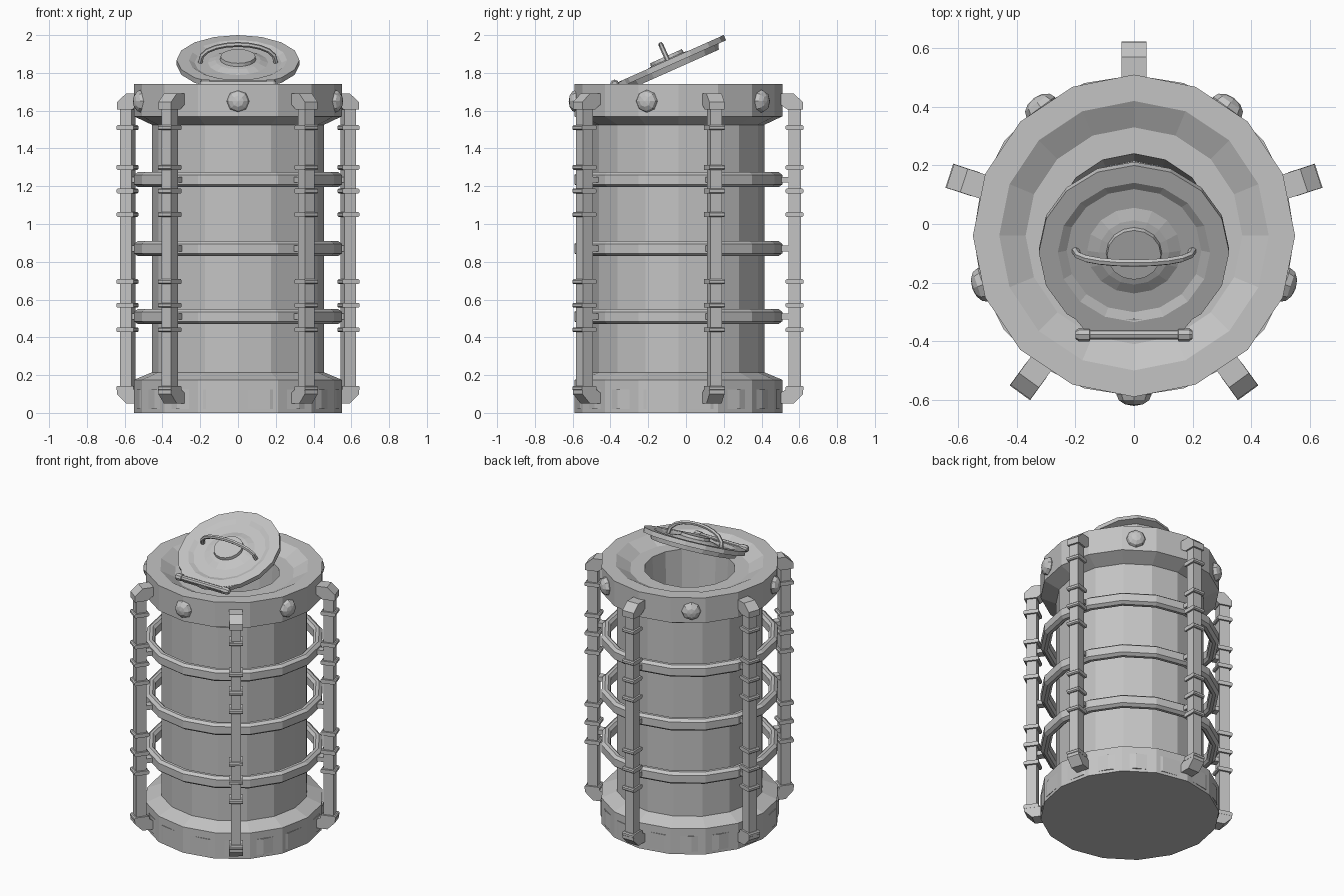
import bpy, bmesh, math
from mathutils import Matrix, Vector

if "Cube" in bpy.data.objects:
    bpy.data.objects.remove(bpy.data.objects["Cube"])

CY = -0.04  # drum axis offset in y
TO_AXIS = Matrix.Translation((0, CY, 0))

metal = bpy.data.materials.new("light_grey")
metal.diffuse_color = (0.55, 0.55, 0.55, 1)
metal.use_nodes = True
metal.node_tree.nodes["Principled BSDF"].inputs["Base Color"].default_value = metal.diffuse_color


def finish(name, bm, matrix=Matrix.Identity(4)):
    bmesh.ops.remove_doubles(bm, verts=bm.verts, dist=1e-5)
    bm.transform(matrix)
    bmesh.ops.recalc_face_normals(bm, faces=bm.faces)
    me = bpy.data.meshes.new(name)
    bm.to_mesh(me)
    bm.free()
    me.materials.append(metal)
    ob = bpy.data.objects.new(name, me)
    bpy.context.collection.objects.link(ob)
    return ob


def lathe(name, profile, n, matrix=TO_AXIS, closed=False):
    bm = bmesh.new()
    rings = []
    for r, z in profile:
        if r == 0:
            rings.append([bm.verts.new((0, 0, z))] * n)
        else:
            rings.append([bm.verts.new((r * math.cos(math.tau * i / n), r * math.sin(math.tau * i / n), z))
                          for i in range(n)])
    pairs = list(zip(rings, rings[1:]))
    if closed:
        pairs.append((rings[-1], rings[0]))
    for a, b in pairs:
        for i in range(n):
            j = (i + 1) % n
            vs = list(dict.fromkeys([a[i], a[j], b[j], b[i]]))
            bm.faces.new(vs)
    return finish(name, bm, matrix)


def add_prism(bm, pts, half):
    """Extrude an (x, z) outline across y."""
    a = [bm.verts.new((x, -half, z)) for x, z in pts]
    b = [bm.verts.new((x, half, z)) for x, z in pts]
    bm.faces.new(a)
    bm.faces.new(b[::-1])
    for i in range(len(pts)):
        j = (i + 1) % len(pts)
        bm.faces.new((a[j], a[i], b[i], b[j]))


def add_box(bm, x0, x1, z0, z1, half):
    add_prism(bm, [(x0, z0), (x1, z0), (x1, z1), (x0, z1)], half)


# drum with flared base, rim and funnel mouth
lathe("drum_body", [(0, 0), (.55, 0), (.55, .175), (.455, .215), (.455, 1.525), (.55, 1.57),
                    (.55, 1.74), (.46, 1.74), (.37, 1.69), (.28, 1.69), (.255, 1.2), (0, 1.2)], 16)
# low band around the base
lathe("base_band", [(.5, .02), (.548, .02), (.548, .125), (.5, .125)], 20, closed=True)

# hoops standing off the drum
hoop_heights = (.51, .87, 1.235)
for k, z in enumerate(hoop_heights):
    lathe(f"hoop_{k + 1}", [(.51, z - .04), (.53, z - .04), (.55, z - .025), (.55, z + .025),
                            (.53, z + .04), (.51, z + .04), (.495, z + .025), (.495, z - .025)], 16, closed=True)

# five pipes with elbows, clamps and hoop brackets
for k in range(5):
    ang = math.radians(90 + 72 * k)
    turn = TO_AXIS @ Matrix.Rotation(ang, 4, 'Z')
    bm = bmesh.new()
    add_box(bm, .582, .648, .10, 1.63, .031)
    add_prism(bm, [(.53, 1.69), (.61, 1.69), (.66, 1.645), (.66, 1.605), (.578, 1.605), (.53, 1.64)], .042)
    add_prism(bm, [(.53, .05), (.61, .05), (.66, .10), (.66, .13), (.578, .13), (.53, .10)], .042)
    finish(f"pipe_{k + 1}", bm, turn)
    bm = bmesh.new()
    for z in (.13, .44, .57, .695, 1.05, 1.175, 1.30, 1.51):
        add_prism(bm, [(.574, z - .013), (.656, z - .013), (.663, z - .007), (.663, z + .007),
                       (.656, z + .013), (.574, z + .013), (.567, z + .007), (.567, z - .007)], .043)
    finish(f"pipe_clamps_{k + 1}", bm, turn)
    bm = bmesh.new()
    for z in hoop_heights:
        add_box(bm, .52, .59, z - .015, z + .015, .025)
    finish(f"hoop_brackets_{k + 1}", bm, turn)

    # domed bolt on the rim, opposite the pipe
    bm = bmesh.new()
    bmesh.ops.create_uvsphere(bm, u_segments=8, v_segments=6, radius=.06)
    stud = (TO_AXIS @ Matrix.Rotation(ang + math.pi, 4, 'Z') @ Matrix.Translation((.542, 0, 1.65))
            @ Matrix.Rotation(math.pi / 2, 4, 'Y') @ Matrix.Diagonal((1, 1, .65, 1)))
    finish(f"rim_bolt_{k + 1}", bm, stud)

# open lid, tilted about the front hinge
tilt = Matrix.Translation((0, -.097, 1.868)) @ Matrix.Rotation(math.radians(24), 4, 'X')
lathe("lid", [(0, -.06), (.27, -.06), (.28, -.03), (.325, -.03), (.325, 0), (.26, 0), (.23, -.015),
              (.16, -.015), (.12, 0), (.095, .004), (.092, .022), (0, .022)], 16, tilt)

# lid plate squared off at the hinge
bm = bmesh.new()
for z in (-.03, -.002):
    for x, y in ((-.15, -.315), (.15, -.315), (.2, -.25), (-.2, -.25)):
        bm.verts.new((x, y, z))
bmesh.ops.convex_hull(bm, input=bm.verts)
finish("lid_hinge_plate", bm, tilt)

# hinge bar
hinge = (Matrix.Translation((0, -.378, 1.742)) @ Matrix.Rotation(math.pi / 2, 4, 'Y'))
lathe("hinge_bar", [(0, -.2), (.014, -.2), (.023, -.188), (.023, -.152), (.017, -.15), (.017, .15),
                    (.023, .152), (.023, .188), (.014, .2), (0, .2)], 8, hinge)

# arched lid handle
bm = bmesh.new()
path = [Vector((-.2 * math.cos(t), 0, -.015 + .105 * math.sin(t) ** .8))
        for t in (math.pi * max(0, i) / 10 for i in range(11)) if math.sin(t) >= 0]
path.append(Vector((.2, 0, -.015)))
rings = []
for i, p in enumerate(path):
    d = (path[min(i + 1, len(path) - 1)] - path[max(i - 1, 0)]).normalized()
    side = Vector((-d.z, 0, d.x))
    rings.append([bm.verts.new(p + .013 * (math.cos(a) * side + math.sin(a) * Vector((0, 1, 0))))
                  for a in (math.tau * (j + .5) / 6 for j in range(6))])
for a, b in zip(rings, rings[1:]):
    for j in range(6):
        bm.faces.new((a[j], a[(j + 1) % 6], b[(j + 1) % 6], b[j]))
bm.faces.new(rings[0])
bm.faces.new(rings[-1])
finish("lid_handle", bm, tilt)
